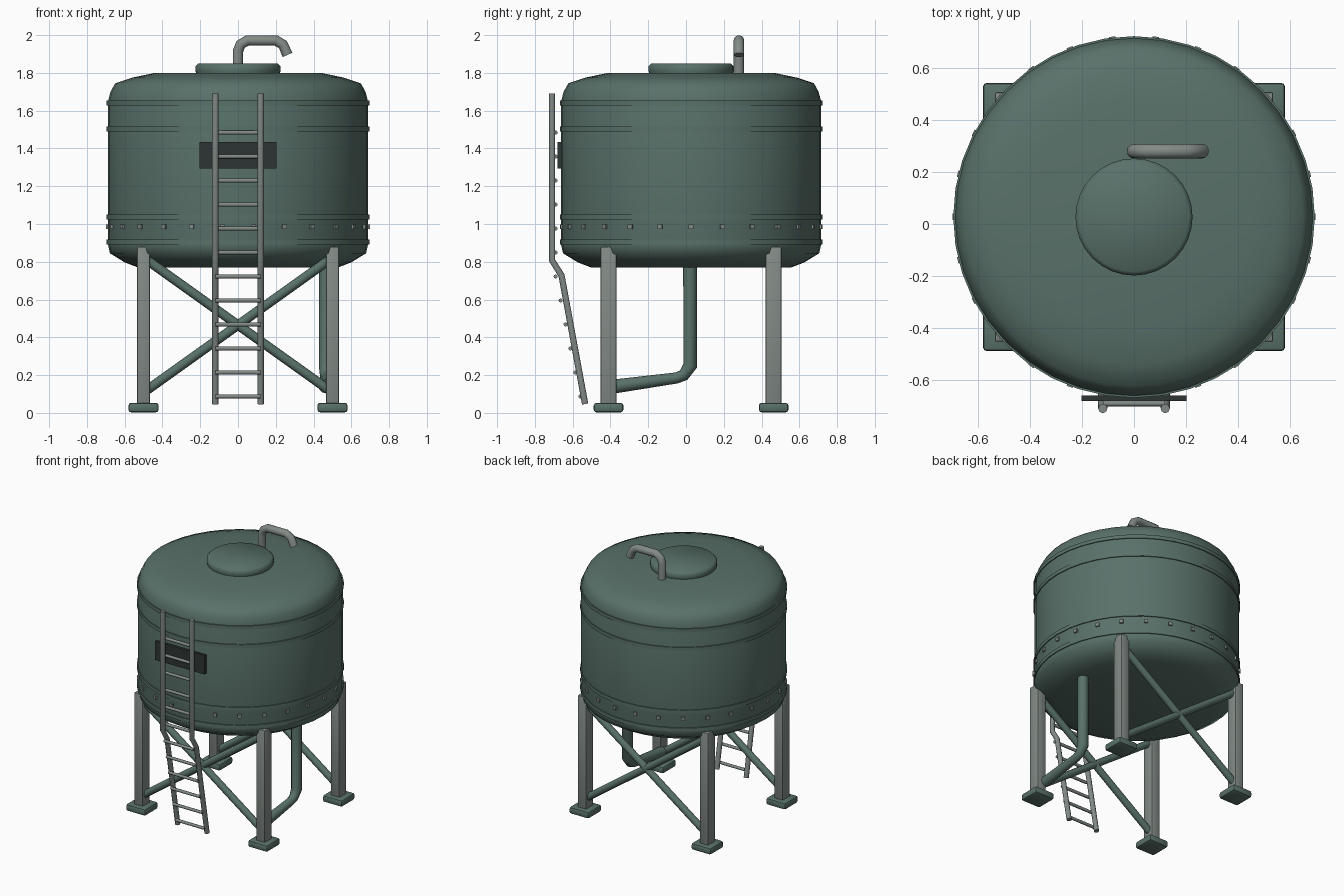
import bpy, bmesh, math
from mathutils import Vector

if "Cube" in bpy.data.objects:
    bpy.data.objects.remove(bpy.data.objects["Cube"], do_unlink=True)

CY = 0.027      # tank axis in y
SIDES = 40


def material(name, rgb):
    m = bpy.data.materials.new(name)
    m.use_nodes = True
    m.diffuse_color = (*rgb, 1)
    b = m.node_tree.nodes["Principled BSDF"]
    b.inputs["Base Color"].default_value = (*rgb, 1)
    b.inputs["Roughness"].default_value = 0.7
    return m


GREEN = material("tank green", (0.100, 0.165, 0.143))
GREY = material("steel grey", (0.225, 0.258, 0.240))
DARK = material("sign dark", (0.026, 0.036, 0.034))


def finish(bm, name, mat, smooth=None):
    bmesh.ops.recalc_face_normals(bm, faces=bm.faces[:])
    me = bpy.data.meshes.new(name)
    bm.to_mesh(me)
    bm.free()
    me.materials.append(mat)
    ob = bpy.data.objects.new(name, me)
    bpy.context.collection.objects.link(ob)
    if smooth:
        bpy.ops.object.select_all(action='DESELECT')
        ob.select_set(True)
        bpy.context.view_layer.objects.active = ob
        bpy.ops.object.shade_smooth_by_angle(angle=math.radians(smooth))
    return ob


def lathe(name, profile, mat, smooth=70, sides=SIDES):
    """Spin (radius, z) points round the tank axis."""
    bm = bmesh.new()
    vs = [bm.verts.new((r, CY, z)) for r, z in profile]
    es = [bm.edges.new(p) for p in zip(vs, vs[1:])]
    bmesh.ops.spin(bm, geom=vs + es, cent=(0, CY, 0), axis=(0, 0, 1),
                   angle=math.tau, steps=sides)
    bmesh.ops.remove_doubles(bm, verts=bm.verts[:], dist=1e-4)
    return finish(bm, name, mat, smooth)


def box(name, centre, size, mat, bevel=0.0):
    bm = bmesh.new()
    bmesh.ops.create_cube(bm, size=1)
    for v in bm.verts:
        v.co = Vector(centre) + Vector(a * b for a, b in zip(v.co, size))
    if bevel:
        bmesh.ops.bevel(bm, geom=bm.edges[:], offset=bevel, segments=2,
                        profile=0.5, affect='EDGES')
    return finish(bm, name, mat, 30 if bevel else None)


def tube(name, path, radius, mat, sides=12, scales=None):
    """Capped round pipe along a path, with mitred bends."""
    bm = bmesh.new()
    pts = [Vector(p) for p in path]
    scales = scales or [1] * len(pts)
    first = (pts[1] - pts[0]).normalized()
    ref = Vector((0, 1, 0)) if abs(first.y) < 0.5 else Vector((1, 0, 0))
    if len({round(p.x, 4) for p in pts}) == 1:
        ref = Vector((1, 0, 0))
    rings = []
    for i, p in enumerate(pts):
        a = (p - pts[max(i - 1, 0)]).normalized()
        b = (pts[min(i + 1, len(pts) - 1)] - p).normalized()
        t = (a + b).normalized()
        u = (ref - t * ref.dot(t)).normalized()
        w = t.cross(u)
        r = radius * scales[i]
        angles = [math.tau * k / sides for k in range(sides)]
        rings.append([bm.verts.new(p + r * (u * math.cos(k) + w * math.sin(k)))
                      for k in angles])
    for lo, hi in zip(rings, rings[1:]):
        for k in range(sides):
            n = (k + 1) % sides
            bm.faces.new((lo[k], lo[n], hi[n], hi[k]))
    bm.faces.new(rings[0])
    bm.faces.new(rings[-1])
    return finish(bm, name, mat, 50)


# Tank shell with chamfered base and shoulder
lathe("tank_body", [(0, 0.77), (0.53, 0.77), (0.6, 0.797), (0.678, 0.845),
                    (0.688, 0.89), (0.688, 1.65), (0.675, 1.7), (0.65, 1.745),
                    (0.56, 1.775), (0.44, 1.8), (0, 1.8)], GREEN)

# Raised hoops
for i, z in enumerate((0.905, 1.037, 1.502, 1.64)):
    h = 0.013
    lathe(f"hoop_{i + 1}", [(0.68, z - h), (0.695, z - h), (0.695, z + h),
                            (0.68, z + h)], GREEN, 40)

# Hatch on the roof
lathe("roof_hatch", [(0, 1.79), (0.22, 1.79), (0.225, 1.81), (0.225, 1.835),
                     (0.21, 1.85), (0, 1.85)], GREEN, 50, 32)

# Rivets between the lower hoops
bm = bmesh.new()
RIVETS = 26
for i in range(RIVETS):
    a = math.tau * i / RIVETS
    made = bmesh.ops.create_cube(bm, size=0.025)["verts"]
    for v in made:
        x, y, z = v.co
        x = x * 0.8 + 0.688
        v.co = (x * math.cos(a) - y * math.sin(a),
                CY + x * math.sin(a) + y * math.cos(a), 0.985 + z)
finish(bm, "rivets", GREY)

# Legs and feet
for sx, xn in ((1, "left"), (-1, "right")):
    for sy, yn in ((-1, "front"), (1, "back")):
        x, y = 0.5 * sx, CY + 0.437 * sy
        box(f"{yn}_{xn}_leg", (x, y, 0.462), (0.07, 0.085, 0.835), GREY, 0.008)
        box(f"{yn}_{xn}_foot", (x, y, 0.028), (0.16, 0.157, 0.05), GREEN, 0.014)

# Crossed braces, front and back
for sy, yn in ((-1, "front"), (1, "back")):
    for sx, xn in ((1, "left"), (-1, "right")):
        y = CY + 0.437 * sy
        tube(f"{yn}_brace_{xn}", [(0.49 * sx, y, 0.815), (-0.49 * sx, y, 0.115)],
             0.025, GREEN)

# Drain pipe on the left side
tube("drain_pipe", [(0.465, 0.022, 0.82), (0.465, 0.022, 0.25),
                    (0.465, -0.012, 0.2), (0.465, -0.05, 0.185),
                    (0.465, -0.38, 0.14)], 0.037, GREEN,
     scales=[1, 1, 0.85, 0.8, 1])

# Vent pipe on the roof
VY = 0.28
tube("vent_pipe", [(0, VY, 1.78), (0, VY, 1.915), (0.013, VY, 1.95),
                   (0.05, VY, 1.972), (0.2, VY, 1.972), (0.238, VY, 1.95),
                   (0.262, VY, 1.895)], 0.028, GREY)

# Ladder rails and rungs
for sx, xn in ((1, "left"), (-1, "right")):
    x = 0.12 * sx
    tube(f"ladder_rail_{xn}", [(x, -0.709, 1.69), (x, -0.709, 0.807),
                               (x, -0.659, 0.728), (x, -0.534, 0.047)],
         0.0175, GREY, 10)
for i in range(12):
    z = 0.087 + 0.127 * i
    y = -0.69 + max(0, 0.72 - z) * 0.207
    tube(f"ladder_rung_{i + 1}", [(-0.12, y, z), (0.12, y, z)], 0.011, GREY, 8)

# Blank sign plate behind the ladder
box("sign_plate", (0, -0.67, 1.365), (0.405, 0.02, 0.14), DARK)
